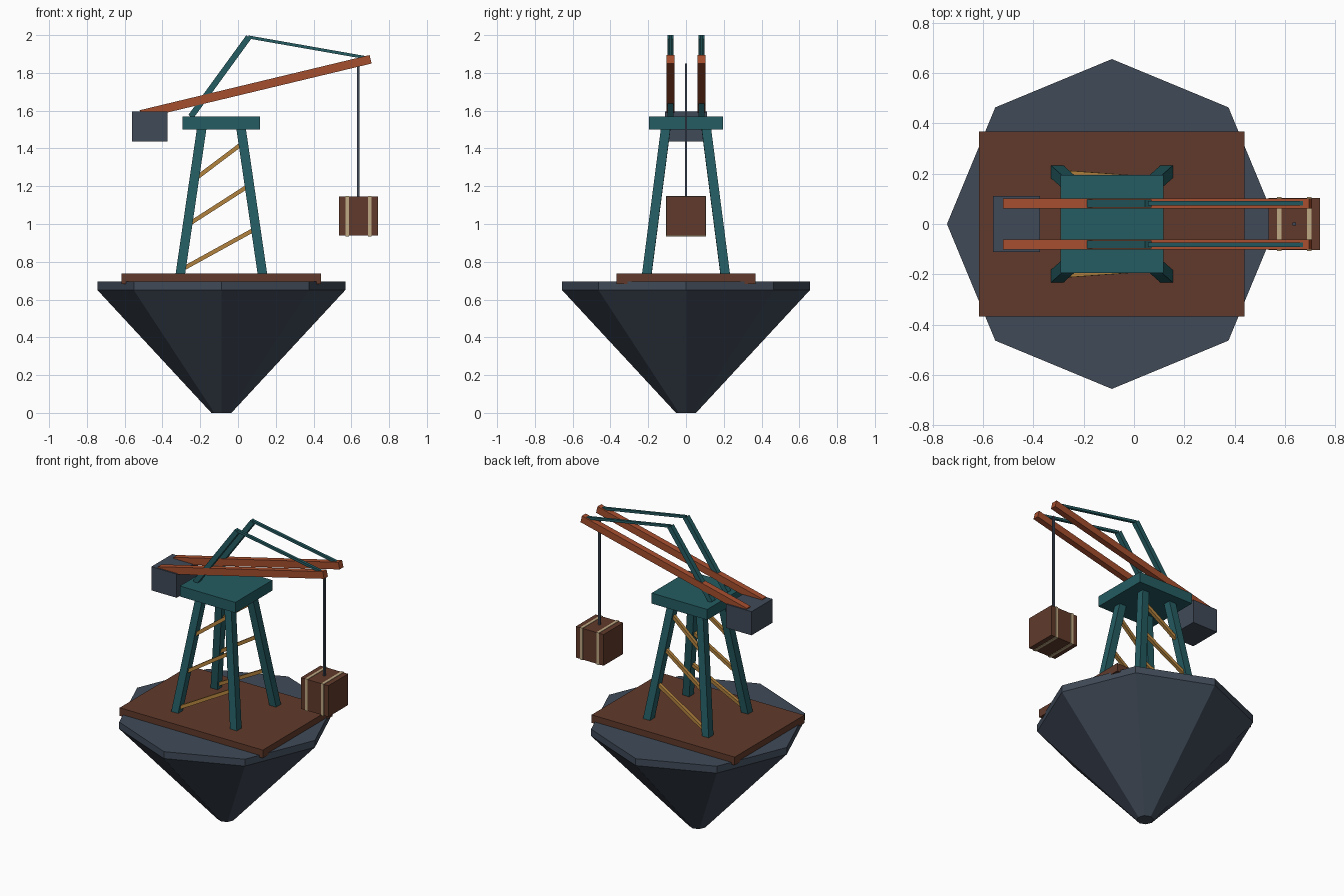
import bpy
import bmesh
import math
from mathutils import Vector, Matrix

if "Cube" in bpy.data.objects:
    bpy.data.objects.remove(bpy.data.objects["Cube"], do_unlink=True)


def material(name, rgb):
    """Flat colour given as 0-255 display values, stored linear."""
    lin = [((c / 255 + 0.055) / 1.055) ** 2.4 for c in rgb]
    mat = bpy.data.materials.new(name)
    mat.use_nodes = True
    mat.diffuse_color = (*lin, 1)
    mat.node_tree.nodes["Principled BSDF"].inputs["Base Color"].default_value = (*lin, 1)
    return mat


SLATE = material("slate", (64, 74, 88))
WOOD = material("brown wood", (97, 58, 43))
TEAL = material("teal paint", (36, 92, 98))
RUST = material("rust orange", (165, 78, 46))
GOLD = material("golden brace", (178, 130, 62))
STRAP = material("tan strap", (190, 168, 130))


def finish(name, bm, mat):
    bmesh.ops.recalc_face_normals(bm, faces=bm.faces)
    mesh = bpy.data.meshes.new(name)
    bm.to_mesh(mesh)
    bm.free()
    mesh.materials.append(mat)
    obj = bpy.data.objects.new(name, mesh)
    bpy.context.collection.objects.link(obj)
    return obj


def box(name, center, size, mat):
    bm = bmesh.new()
    bmesh.ops.create_cube(bm, size=1)
    bmesh.ops.transform(bm, verts=bm.verts,
                        matrix=Matrix.Translation(center) @ Matrix.Diagonal((*size, 1)))
    return finish(name, bm, mat)


def beam(name, start, end, depth, width, mat):
    """Square-cut bar between two points; width runs along y."""
    a, b = Vector(start), Vector(end)
    d = (b - a).normalized()
    u = Vector((0, 1, 0)).cross(d).normalized()
    v = d.cross(u)
    rot = Matrix((u, v, d)).transposed().to_4x4()
    bm = bmesh.new()
    bmesh.ops.create_cube(bm, size=1)
    bmesh.ops.transform(bm, verts=bm.verts, matrix=Matrix.Translation((a + b) / 2) @ rot
                        @ Matrix.Diagonal((depth, width, (b - a).length, 1)))
    return finish(name, bm, mat)


CX = -0.088  # axis of the rock and tower

# Floating rock: octagonal rings from tip to rim
bm = bmesh.new()
rings = []
for r, z in ((0.053, 0), (0.656, 0.65), (0.656, 0.696)):
    rings.append([bm.verts.new((CX + r * math.cos(i * math.pi / 4),
                                r * math.sin(i * math.pi / 4), z)) for i in range(8)])
for lo, hi in zip(rings, rings[1:]):
    for i in range(8):
        j = (i + 1) % 8
        bm.faces.new((lo[i], lo[j], hi[j], hi[i]))
bm.faces.new(rings[0])
bm.faces.new(rings[-1])
finish("rock_base", bm, SLATE)

# Deck and tower head
box("deck", (CX, 0, 0.71), (1.056, 0.734, 0.054), WOOD)
box("tower_head", (CX, 0, 1.535), (0.41, 0.39, 0.07), TEAL)


def leg_point(z, sx, sy):
    """Centre of a leg at a given height."""
    t = (z - 0.737) / 0.763
    return (CX + sx * (0.217 - 0.112 * t), sy * (0.207 - 0.099 * t), z)


# Tower legs and diagonal braces
for sy, side in ((-1, "front"), (1, "back")):
    for sx, end in ((-1, "right"), (1, "left")):
        beam(f"{side}_{end}_leg", leg_point(0.715, sx, sy), leg_point(1.53, sx, sy),
             0.05, 0.05, TEAL)
    for i, (z0, z1) in enumerate(((0.757, 0.975), (0.995, 1.205), (1.235, 1.43))):
        beam(f"{side}_brace_{i + 1}", leg_point(z0, -1, sy), leg_point(z1, 1, sy),
             0.022, 0.022, GOLD)

# Paired booms, masts and tie bars
for y, side in ((-0.082, "right"), (0.082, "left")):
    beam(f"{side}_boom", (-0.515, y, 1.58), (0.702, y, 1.872), 0.046, 0.04, RUST)
    beam(f"{side}_mast", (-0.25, y, 1.568), (0.057, y, 1.99), 0.032, 0.032, TEAL)
    beam(f"{side}_tie", (0.055, y, 1.99), (0.67, y, 1.882), 0.016, 0.018, TEAL)

# Counterweight, rope and hanging crate
box("counterweight", (-0.468, 0, 1.516), (0.187, 0.222, 0.158), SLATE)
box("rope", (0.637, 0, 1.495), (0.013, 0.013, 0.71), SLATE)
box("crate", (0.638, 0, 1.042), (0.204, 0.208, 0.208), WOOD)
for x, side in ((0.578, "inner"), (0.698, "outer")):
    box(f"{side}_crate_strap", (x, 0, 1.042), (0.018, 0.214, 0.214), STRAP)
